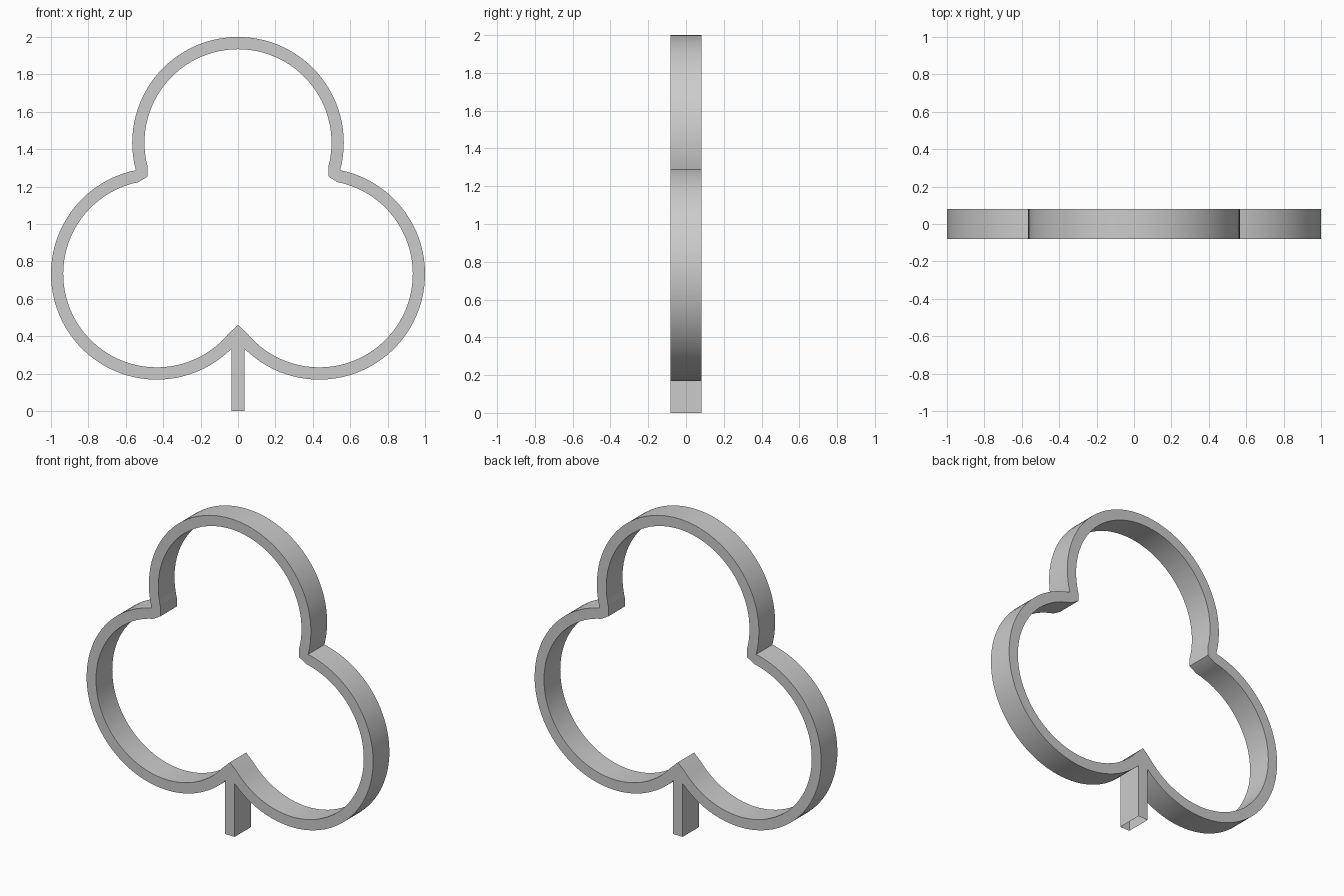
import bpy, bmesh
from math import sin, cos, radians, atan2, sqrt, hypot

if "Cube" in bpy.data.objects:
    bpy.data.objects.remove(bpy.data.objects["Cube"])

R_OUT, R_IN, D = 0.5655, 0.50, 0.081
TOP, LOW = (0.0, 1.4345), (0.4345, 0.7335)
N = 56

# Corner points where the outer lobes meet
dx, dz = LOW[0] - TOP[0], LOW[1] - TOP[1]
d = hypot(dx, dz)
h = sqrt(R_OUT ** 2 - d * d / 4)
side = (TOP[0] + dx / 2 - dz / d * h, TOP[1] + dz / 2 + dx / d * h)
bottom = (0.0, LOW[1] - sqrt(R_OUT ** 2 - LOW[0] ** 2))
SIDE_TIP, BOTTOM_TIP = (0.483, 1.254), (0.0, 0.461)


def angle(p, c):
    return atan2(p[1] - c[1], p[0] - c[0])


def arc(c, a0, a1, n):
    """Matching outer and inner points along one lobe."""
    angs = [a0 + (a1 - a0) * i / n for i in range(n + 1)]
    return [tuple((c[0] + r * cos(a), c[1] + r * sin(a)) for r in (R_OUT, R_IN)) for a in angs]


def new_object(name, bm):
    bmesh.ops.recalc_face_normals(bm, faces=bm.faces)
    me = bpy.data.meshes.new(name)
    bm.to_mesh(me)
    bm.free()
    ob = bpy.data.objects.new(name, me)
    bpy.context.collection.objects.link(ob)
    return ob


# Right half of the outline from top to bottom, then its mirror image
half = arc(TOP, radians(90), angle(side, TOP), N // 2)
half += [(side, SIDE_TIP)]
half += arc(LOW, angle(side, LOW), angle(bottom, LOW), N)
half += [(bottom, BOTTOM_TIP)]
pairs = half + [tuple((-x, z) for x, z in p) for p in half[-2:0:-1]]

# Clover-shaped cutter wall
bm = bmesh.new()
rings = []
for (ox, oz), (ix, iz) in pairs:
    rings.append([bm.verts.new(v) for v in
                  ((ox, -D, oz), (ox, D, oz), (ix, D, iz), (ix, -D, iz))])
for a, b in zip(rings, rings[1:] + rings[:1]):
    for k in range(4):
        bm.faces.new((a[k], a[(k + 1) % 4], b[(k + 1) % 4], b[k]))
bmesh.ops.remove_doubles(bm, verts=bm.verts, dist=1e-5)
wall = new_object("clover_wall", bm)
bpy.context.view_layer.objects.active = wall
wall.select_set(True)
bpy.ops.object.shade_smooth_by_angle(angle=radians(25))

# Stem, open underneath, with its top fitted into the notch
W = 0.034
shoulder = LOW[1] - sqrt(R_OUT ** 2 - (LOW[0] - W) ** 2)
profile = [(-W, 0), (-W, shoulder), bottom, (W, shoulder), (W, 0)]
bm = bmesh.new()
front = [bm.verts.new((x, -D, z)) for x, z in profile]
back = [bm.verts.new((x, D, z)) for x, z in profile]
bm.faces.new(front)
bm.faces.new(back[::-1])
for i in (0, 3):
    bm.faces.new((front[i], back[i], back[i + 1], front[i + 1]))
new_object("stem", bm)
